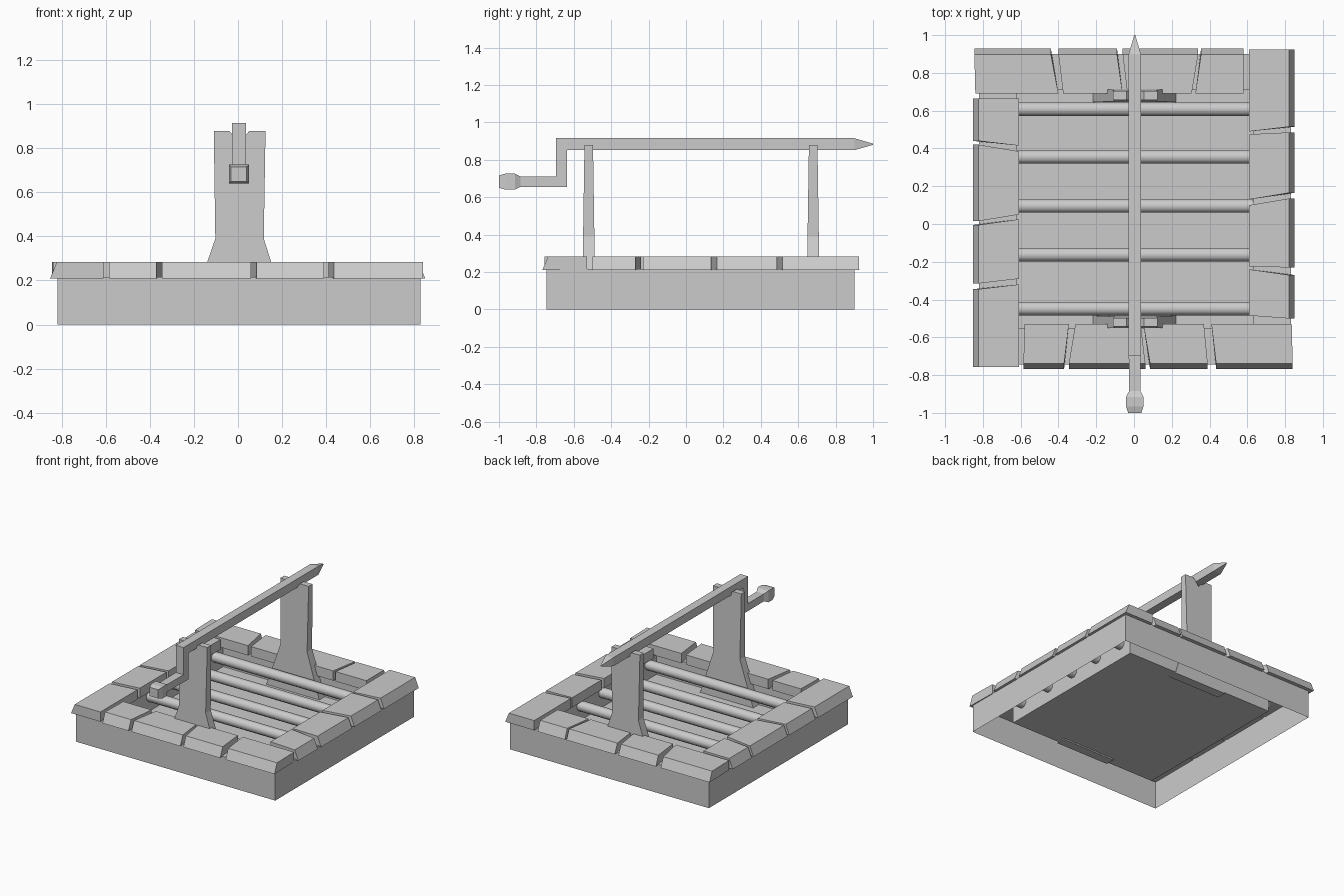
import bpy, bmesh
from math import pi, cos, sin
from mathutils import Vector

if "Cube" in bpy.data.objects:
    bpy.data.objects.remove(bpy.data.objects["Cube"])


def finish(name, bm, smooth=None):
    bmesh.ops.recalc_face_normals(bm, faces=bm.faces)
    me = bpy.data.meshes.new(name)
    bm.to_mesh(me)
    bm.free()
    ob = bpy.data.objects.new(name, me)
    bpy.context.collection.objects.link(ob)
    if smooth:
        bpy.ops.object.select_all(action='DESELECT')
        ob.select_set(True)
        bpy.context.view_layer.objects.active = ob
        bpy.ops.object.shade_smooth_by_angle(angle=smooth)
    return ob


def loft(name, rings, cap=True, smooth=None):
    """Skin a list of equal-length point rings."""
    bm = bmesh.new()
    vs = [[bm.verts.new(p) for p in r] for r in rings]
    n = len(vs[0])
    for a, b in zip(vs, vs[1:]):
        for i in range(n):
            bm.faces.new((a[i], a[(i + 1) % n], b[(i + 1) % n], b[i]))
    bm.faces.new(vs[-1])
    if cap:
        bm.faces.new(vs[0])
    return finish(name, bm, smooth)


# Hollow base: outer wall, flat rim and sunken tray floor in one open shell
def rect(x0, x1, y0, y1, z):
    return [(x0, y0, z), (x1, y0, z), (x1, y1, z), (x0, y1, z)]


outer = (-.82, .83, -.745, .90)
inner = (-.62, .63, -.55, .71)
loft("fire_pit_base", [rect(*outer, 0), rect(*outer, .215),
                       rect(*inner, .215), rect(*inner, .06)], cap=False)


# Rim stones: each row runs along one side, with slanted joints
def stone_row(name, place, t_in, t_out, stones):
    lean = .03 if t_out > t_in else -.03
    for k, (a_in, a_out, b_in, b_out) in enumerate(stones):
        bottom = [place(a_in, t_in, .21), place(b_in, t_in, .21),
                  place(b_out, t_out, .21), place(a_out, t_out, .21)]
        top = [place(a_in, t_in, .283), place(b_in, t_in, .283),
               place(b_out, t_out - lean, .283), place(a_out, t_out - lean, .283)]
        mid = [Vector(p) for p in bottom]
        loft(f"{name}_{k + 1}", [mid, top])


def along_x(s, t, z):
    return (s, t, z)


def along_y(s, t, z):
    return (t, s, z)


stone_row("left_stone", along_y, -.61, -.853,
          [(-.757, -.757, -.32, -.345), (-.29, -.315, .025, -.005),
           (.05, .015, .385, .42), (.415, .44, .665, .665)])
stone_row("right_stone", along_y, .61, .85,
          [(-.485, -.50, -.24, -.27), (-.225, -.23, .10, .135),
           (.13, .165, .475, .485), (.49, .515, .925, .925)])
stone_row("back_stone", along_x, .69, .928,
          [(-.84, -.845, -.40, -.44), (-.375, -.40, -.06, -.09),
           (-.035, -.06, .305, .34), (.325, .355, .58, .58)])
stone_row("front_stone", along_x, -.53, -.768,
          [(-.58, -.585, -.345, -.37), (-.31, -.345, .035, .06),
           (.05, .085, .37, .39), (.41, .435, .835, .84)])

# Grate bars
for k, y in enumerate((-.448, -.163, .095, .355, .608)):
    rings = [[(x, y + .038 * cos(i * pi / 4 + pi / 8),
               .172 + .038 * sin(i * pi / 4 + pi / 8)) for i in range(8)]
             for x in (-.69, .69)]
    loft(f"grate_bar_{k + 1}", rings, smooth=pi / 3)

# Posts: flared foot, thinner and notched at the top
PROFILE = [(-.22, .05), (.225, .05), (.117, .39), (.125, .88), (.052, .88),
           (.006, .825), (-.04, .88), (-.11, .88), (-.103, .39)]


def post(name, yc):
    def side(s):
        return [(x, yc + s * (.036 - .015 * z), z) for x, z in PROFILE]
    loft(name, [side(-1), side(1)])


post("front_post", -.52)
post("back_post", .68)

# Spit: pointed rod, two mitred bends, then a swollen grip
# each entry: y, z, half width, then offset (dy, dz) from axis to upper side
SPIT = [(1.0, .883, .003, 0, .003), (.90, .883, .032, 0, .032),
        (-.665, .883, .032, -.03, .032), (-.665, .683, .032, -.03, .028),
        (-.885, .683, .03, 0, .028), (-.915, .683, .046, 0, .043),
        (-.965, .683, .046, 0, .043), (-1.0, .683, .035, 0, .033)]
rings = [[(.004 + a * w, y + b * dy, z + b * dz)
          for a, b in ((-1, -1), (1, -1), (1, 1), (-1, 1))]
         for y, z, w, dy, dz in SPIT]
loft("spit_with_crank", rings)
